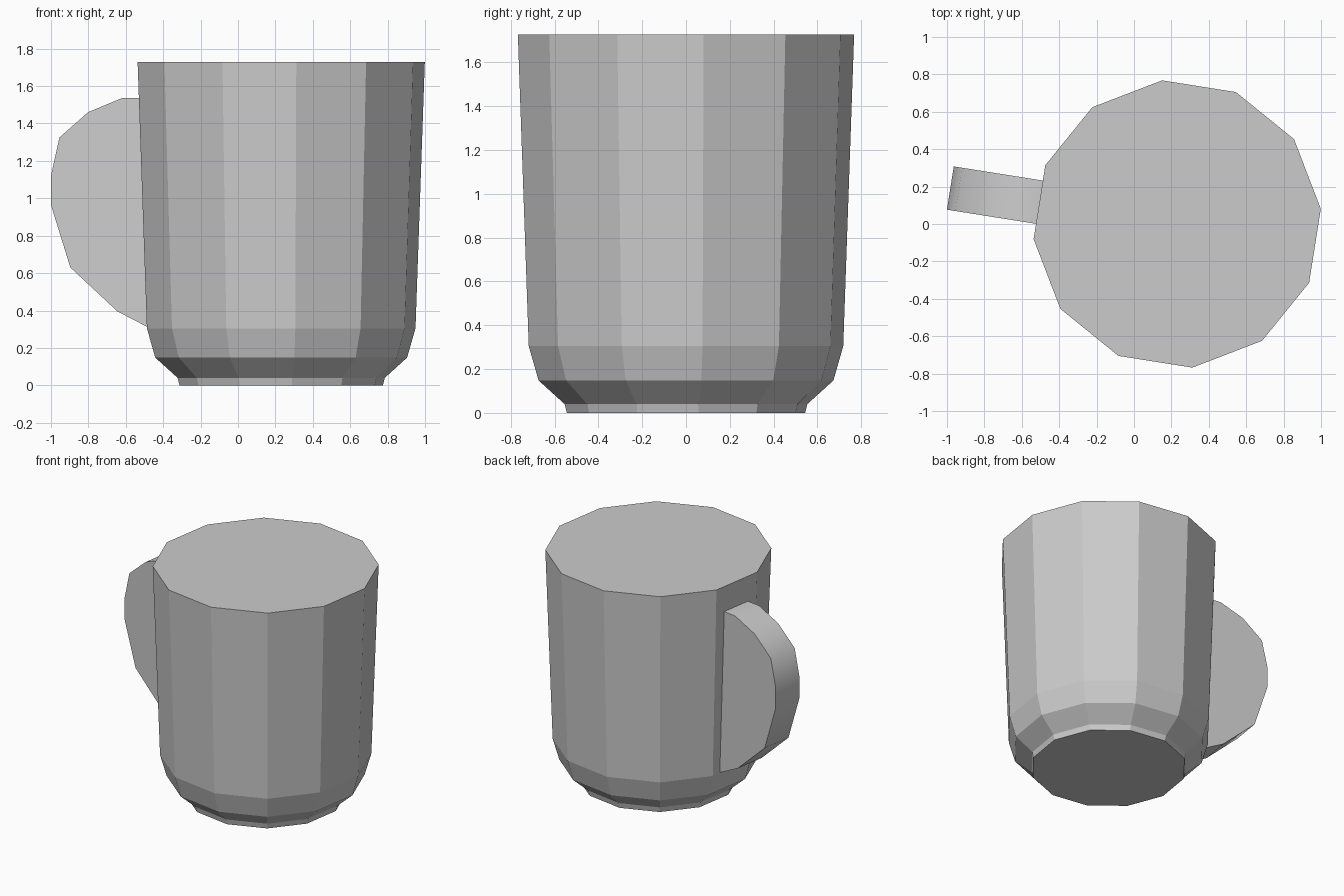
import bpy, bmesh, math
from mathutils import Vector

if "Cube" in bpy.data.objects:
    bpy.data.objects.remove(bpy.data.objects["Cube"])

CX = 0.231                       # cup axis
SIDES, TURN = 12, math.radians(6)


def finish(bm, name):
    bmesh.ops.recalc_face_normals(bm, faces=bm.faces)
    mesh = bpy.data.meshes.new(name)
    bm.to_mesh(mesh)
    bm.free()
    obj = bpy.data.objects.new(name, mesh)
    bpy.context.collection.objects.link(obj)
    return obj


# Cup body: twelve-sided rings stacked from foot to rim, closed at both ends
bm = bmesh.new()
rings = []
for r, z in [(0.547, 0), (0.557, 0.04), (0.677, 0.148), (0.722, 0.305), (0.772, 1.728)]:
    rings.append([bm.verts.new((CX + r * math.cos(TURN + i * math.tau / SIDES),
                                r * math.sin(TURN + i * math.tau / SIDES), z))
                  for i in range(SIDES)])
for a, b in zip(rings, rings[1:]):
    for i in range(SIDES):
        j = (i + 1) % SIDES
        bm.faces.new((a[i], a[j], b[j], b[i]))
bm.faces.new(rings[0])
bm.faces.new(rings[-1])
finish(bm, "cup_body")

# Handle: solid rounded slab, (distance from axis, height), set square to one cup side
profile = [(0.738, 1.535), (0.845, 1.535), (1.027, 1.46), (1.182, 1.325), (1.228, 1.12),
           (1.228, 0.965), (1.123, 0.63), (0.868, 0.395), (0.696, 0.307)]
angle = math.radians(171)
out = Vector((math.cos(angle), math.sin(angle), 0))
side = Vector((-out.y, out.x, 0))
bm = bmesh.new()
near, far = [[bm.verts.new(Vector((CX, 0, z)) + out * u + side * s) for u, z in profile]
             for s in (-0.117, 0.117)]
bm.faces.new(near)
bm.faces.new(far)
for i in range(len(profile)):
    j = (i + 1) % len(profile)
    bm.faces.new((near[i], near[j], far[j], far[i]))
handle = finish(bm, "handle")

# Smooth outer strip, sharp sides
bpy.context.view_layer.objects.active = handle
handle.select_set(True)
bpy.ops.object.shade_smooth_by_angle(angle=math.radians(50))
